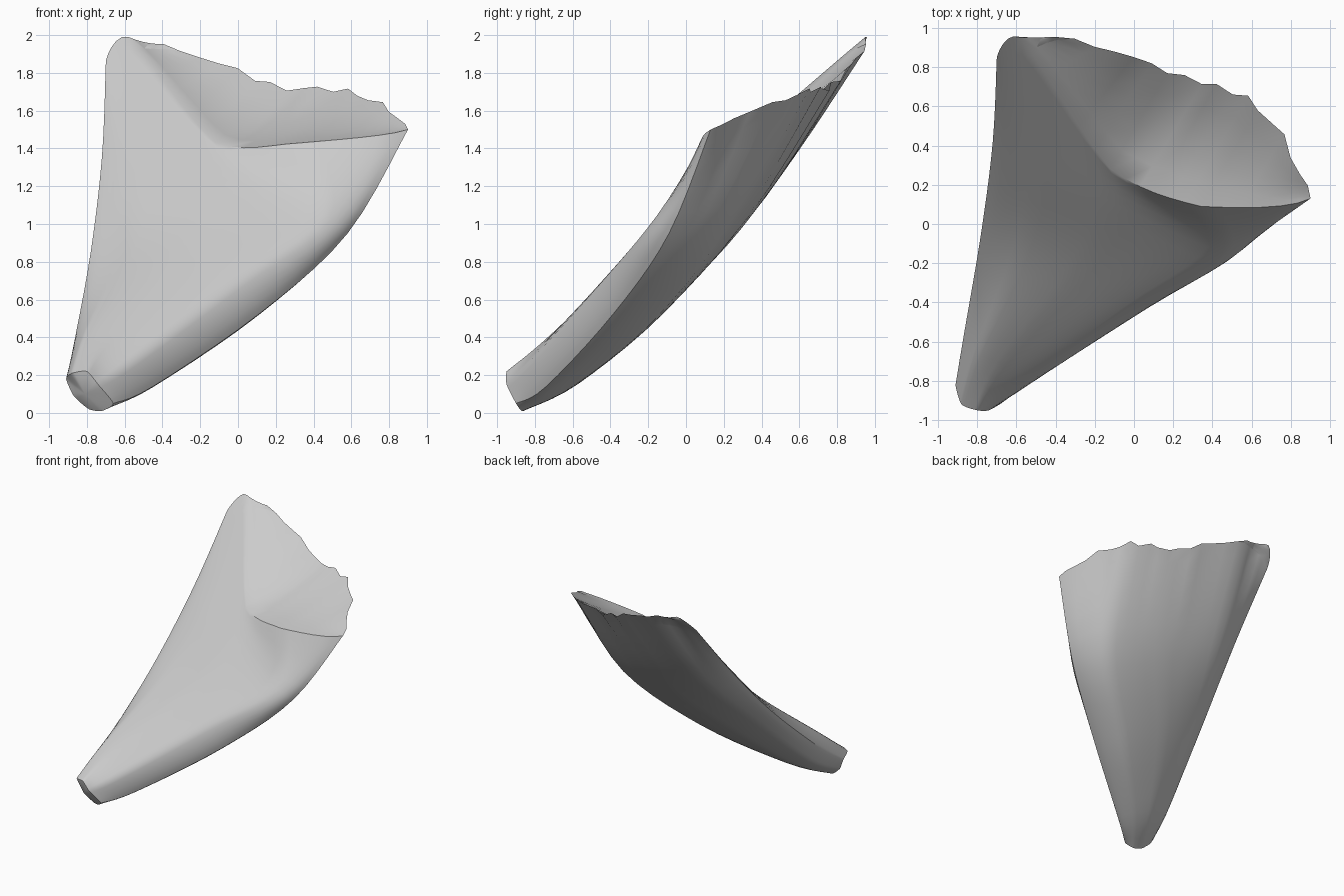
import bpy, bmesh, random
from mathutils import Vector

if "Cube" in bpy.data.objects:
    bpy.data.objects.remove(bpy.data.objects["Cube"])
random.seed(4)

# Each row is one cross-section, tip to broken end, in order:
# left rim, front left, front middle, front right, right rim, back right, back middle, back left
SECTIONS = [
    [(-.91, -.82, .18), (-.88, -.92, .21), (-.80, -.95, .22), (-.74, -.95, .15),
     (-.66, -.90, .05), (-.72, -.87, .01), (-.79, -.85, .02), (-.87, -.83, .09)],
    [(-.87, -.58, .36), (-.80, -.66, .44), (-.68, -.71, .42), (-.55, -.82, .28),
     (-.45, -.74, .14), (-.50, -.60, .14), (-.64, -.54, .18), (-.80, -.53, .26)],
    [(-.78, -.05, .85), (-.58, -.14, .90), (-.30, -.25, .87), (.00, -.44, .70),
     (.12, -.38, .53), (-.02, -.18, .48), (-.35, -.04, .62), (-.65, .00, .76)],
    [(-.72, .42, 1.36), (-.50, .30, 1.36), (-.10, .10, 1.25), (.45, -.15, 1.05),
     (.58, -.09, .95), (.45, .20, .96), (.00, .38, 1.09), (-.50, .48, 1.24)],
    [(-.70, .84, 1.85), (-.58, .95, 1.99), (-.12, .28, 1.43), (.34, .09, 1.43),
     (.90, .13, 1.50), (.64, .60, 1.69), (.17, .79, 1.73), (-.38, .95, 1.96)],
]
AROUND, ALONG, CAP = 6, 5, 5


def spline(a, b, c, d, t):
    return 0.5 * (2 * b + (c - a) * t + (2 * a - 5 * b + 4 * c - d) * t * t
                  + (3 * b - a - 3 * c + d) * t ** 3)


def smooth_ring(row):
    p = [Vector(v) for v in row]
    n = len(p)
    out = []
    for i in range(n):
        for k in range(AROUND):
            t = k / AROUND
            # gentle rounding: blend of spline and straight interpolation
            s = spline(p[i - 1], p[i], p[(i + 1) % n], p[(i + 2) % n], t)
            out.append(s.lerp(p[i].lerp(p[(i + 1) % n], t), 0.4))
    return out


key = [smooth_ring(r) for r in SECTIONS]
N = len(key[0])
half = N // 2

# Ragged broken edge on the back half of the end section
for i in range(half + 2, N - 3):
    key[-1][i] += Vector((random.uniform(-.015, .015), random.uniform(-.025, .02),
                          random.uniform(-.02, .025)))

# Lengthwise smoothing between the sections
rings = []
for s in range(len(key) - 1):
    prev, nxt = max(s - 1, 0), min(s + 2, len(key) - 1)
    for k in range(ALONG):
        rings.append([spline(key[prev][i], key[s][i], key[s + 1][i], key[nxt][i], k / ALONG)
                      for i in range(N)])
rings.append(key[-1])

# Body shell
bm = bmesh.new()
grid = [[bm.verts.new(p) for p in r] for r in rings]
for a, b in zip(grid, grid[1:]):
    for i in range(N):
        j = (i + 1) % N
        bm.faces.new((a[i], a[j], b[j], b[i]))

# Blunt tip
tip = bm.verts.new((-.81, -.92, .10))
for i in range(N):
    bm.faces.new((tip, grid[0][(i + 1) % N], grid[0][i]))

# Dished broken face from the front ridge to the ragged back edge
end = grid[-1]
cols = []
for i in range(1, half):
    f, b = end[i], end[N - i]
    col = [f]
    for k in range(1, CAP):
        t = k / CAP
        p = f.co.lerp(b.co, t)
        p.z -= 0.22 * (b.co - f.co).length * t * (1 - t)
        col.append(bm.verts.new(p))
    cols.append(col + [b])
for a, b in zip(cols, cols[1:]):
    for k in range(CAP):
        bm.faces.new((a[k], b[k], b[k + 1], a[k + 1]))
for rim, col in ((end[0], cols[0]), (end[half], cols[-1])):
    for k in range(CAP):
        bm.faces.new((rim, col[k], col[k + 1]))

bmesh.ops.recalc_face_normals(bm, faces=bm.faces)
mesh = bpy.data.meshes.new("curved_shard")
bm.to_mesh(mesh)
bm.free()
obj = bpy.data.objects.new("curved_shard", mesh)
bpy.context.collection.objects.link(obj)
bpy.context.view_layer.objects.active = obj
obj.select_set(True)
bpy.ops.object.shade_smooth_by_angle(angle=0.7)
